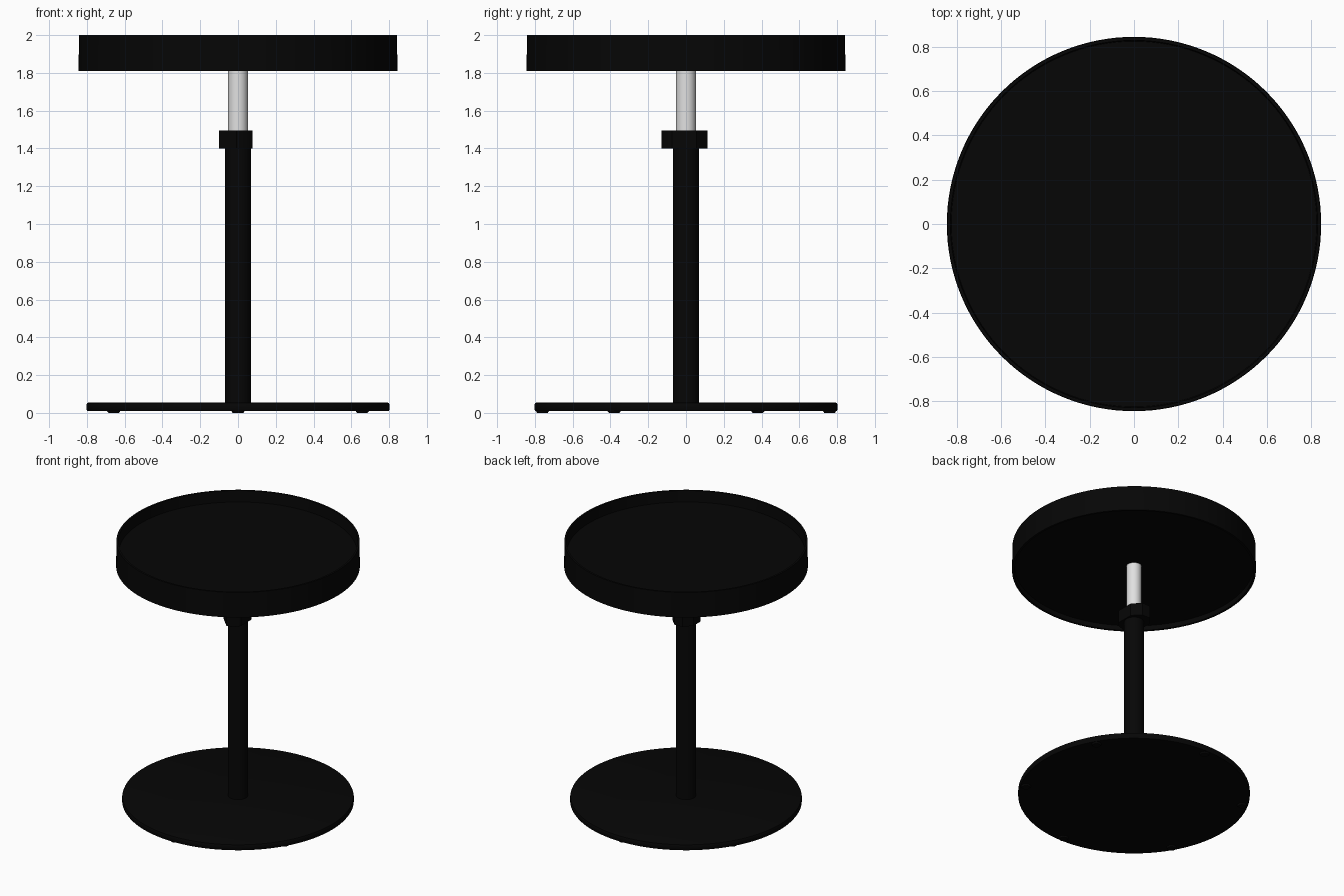
import bpy, math

cube = bpy.data.objects.get("Cube")
if cube:
    bpy.data.objects.remove(cube, do_unlink=True)


def make_material(name, colour):
    mat = bpy.data.materials.new(name)
    mat.use_nodes = True
    mat.diffuse_color = colour
    mat.node_tree.nodes["Principled BSDF"].inputs["Base Color"].default_value = colour
    return mat


black = make_material("black paint", (0.0018, 0.0018, 0.0018, 1))
silver = make_material("silver metal", (0.75, 0.75, 0.75, 1))


def add_mesh(name, verts, faces, mat):
    mesh = bpy.data.meshes.new(name)
    mesh.from_pydata(verts, [], faces)
    mesh.materials.append(mat)
    obj = bpy.data.objects.new(name, mesh)
    bpy.context.collection.objects.link(obj)
    bpy.ops.object.select_all(action="DESELECT")
    obj.select_set(True)
    bpy.context.view_layer.objects.active = obj
    bpy.ops.object.shade_smooth_by_angle(angle=math.radians(35))
    return obj


def lathe(name, profile, mat, sides=96, centre=(0, 0)):
    """Spin a (radius, z) profile, from the underside outwards, and cap both ends."""
    verts, faces = [], []
    for r, z in profile:
        for i in range(sides):
            a = math.tau * i / sides
            verts.append((centre[0] + r * math.cos(a), centre[1] + r * math.sin(a), z))
    for k in range(len(profile) - 1):
        for i in range(sides):
            j = (i + 1) % sides
            faces.append((k * sides + i, k * sides + j,
                          (k + 1) * sides + j, (k + 1) * sides + i))
    faces.append(tuple(reversed(range(sides))))
    last = (len(profile) - 1) * sides
    faces.append(tuple(range(last, last + sides)))
    return add_mesh(name, verts, faces, mat)


def prism(name, outline, bottom, top, mat):
    """Extrude a counter-clockwise outline upwards."""
    n = len(outline)
    verts = [(x, y, z) for z in (bottom, top) for x, y in outline]
    faces = [(i, (i + 1) % n, n + (i + 1) % n, n + i) for i in range(n)]
    faces += [tuple(reversed(range(n))), tuple(range(n, 2 * n))]
    return add_mesh(name, verts, faces, mat)


# Round tray with a thin raised rim and a shallow hollow underneath
lathe("tray", [(0.825, 1.845), (0.828, 1.81), (0.844, 1.81), (0.842, 2.0),
               (0.828, 2.0), (0.824, 1.915)], black, 128)

# Base plate with softened edges
lathe("base_plate", [(0.798, 0.01), (0.802, 0.016), (0.802, 0.045),
                     (0.799, 0.052), (0.79, 0.056)], black, 128)

# Ring of small flat feet below the base
for i in range(6):
    a = math.radians(30 + 60 * i)
    lathe(f"foot_{i + 1}", [(0.028, 0), (0.036, 0.011)], black, 24,
          (0.76 * math.cos(a), 0.76 * math.sin(a)))

# Column and the sliding inner pole
lathe("column", [(0.068, 0.05), (0.068, 1.42)], black, 48)
lathe("inner_pole", [(0.052, 1.4), (0.052, 1.85)], silver, 48)

# Clamp collar at the top of the column
clamp = [(0.076, 0.055), (0.02, 0.113), (-0.05, 0.113), (-0.1, 0.05),
         (-0.1, -0.035), (-0.007, -0.129), (0.05, -0.11), (0.076, -0.075)]
prism("clamp_collar", clamp, 1.4, 1.495, black)
